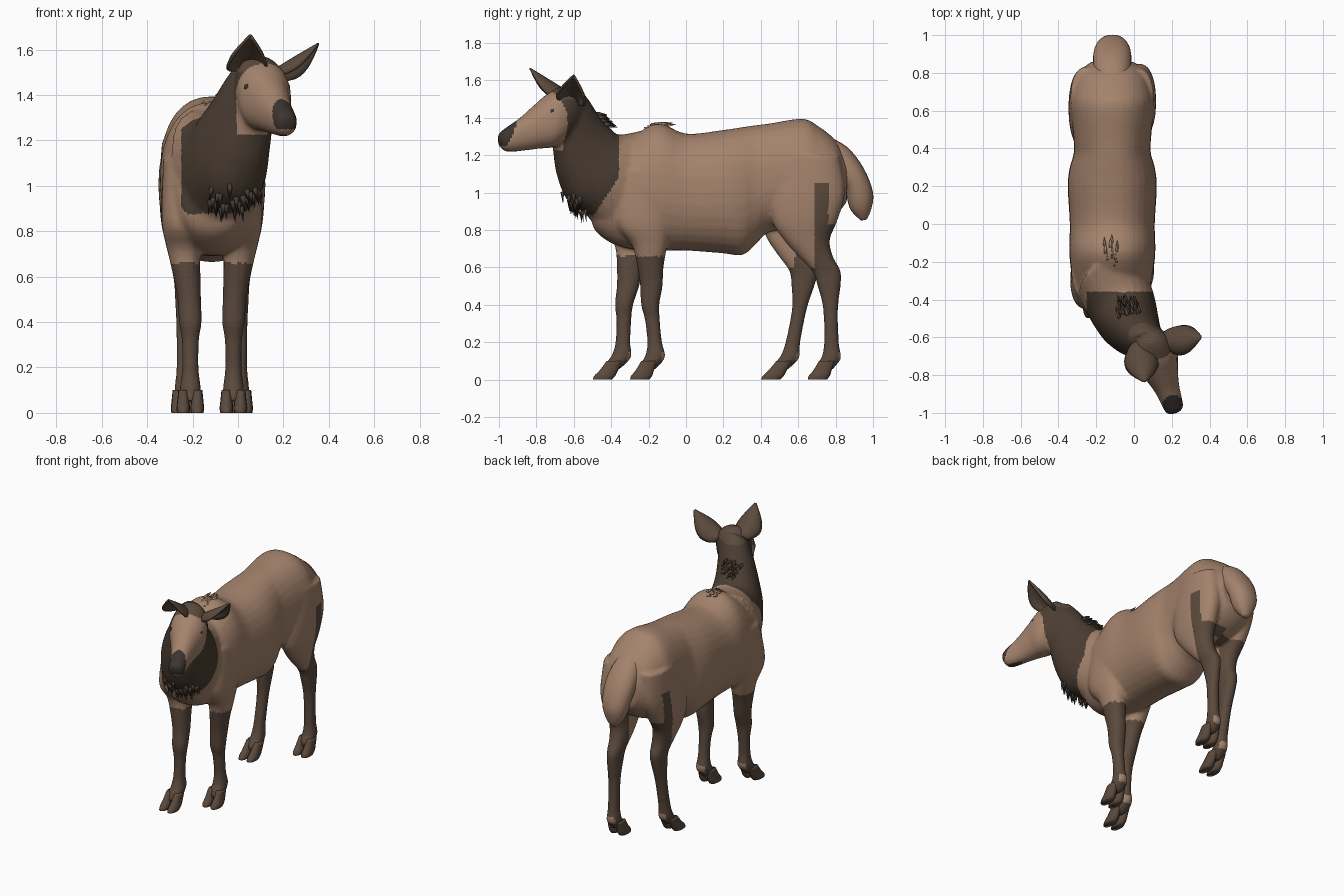
import bpy, bmesh, math, random
from mathutils import Vector

if "Cube" in bpy.data.objects:
    bpy.data.objects.remove(bpy.data.objects["Cube"])

random.seed(4)
MID = -0.115          # x of the body's centre line


def mat(name, col):
    m = bpy.data.materials.new(name)
    m.diffuse_color = (*col, 1)
    m.use_nodes = True
    m.node_tree.nodes["Principled BSDF"].inputs["Base Color"].default_value = m.diffuse_color
    return m


TAN = mat("tan coat", (0.37, 0.225, 0.15))
BROWN = mat("leg brown", (0.105, 0.068, 0.046))
MANE = mat("mane dark brown", (0.07, 0.047, 0.032))
NOSE = mat("nose dark", (0.045, 0.034, 0.028))
MATS = [TAN, BROWN, MANE, NOSE]


def smooth_rings(rings, n=4):
    """Catmull-Rom interpolation between cross-sections."""
    out = []
    for i in range(len(rings) - 1):
        a, b, c, d = (rings[max(i - 1, 0)], rings[i], rings[i + 1],
                      rings[min(i + 2, len(rings) - 1)])
        for k in range(n):
            t = k / n
            out.append([0.5 * (2 * q + (r - p) * t + (2 * p - 5 * q + 4 * r - s) * t * t
                               + (3 * q - p - 3 * r + s) * t ** 3)
                        for p, q, r, s in zip(a, b, c, d)])
    return out + [list(rings[-1])]


def loft(bm, rings, yaw=0.0, seg=24):
    """Ring = (ya, za, yb, zb, x, half width): an ellipse between two side-view points."""
    loops = []
    for ya, za, yb, zb, x, hw in smooth_rings(rings):
        c = Vector((x, (ya + yb) / 2, (za + zb) / 2))
        dy, dz = (ya - yb) / 2, (za - zb) / 2
        v = Vector((-math.tan(yaw) * dy, dy, dz))
        u = Vector((math.cos(yaw), math.sin(yaw), 0)) * hw
        ring = []
        for k in range(seg):
            a = 2 * math.pi * k / seg
            ca, sa = math.cos(a), math.sin(a)
            ring.append(bm.verts.new(c + u * math.copysign(abs(ca) ** 0.9, ca)
                                     + v * math.copysign(abs(sa) ** 0.9, sa)))
        loops.append(ring)
    for p, q in zip(loops, loops[1:]):
        for k in range(seg):
            bm.faces.new((p[k], p[(k + 1) % seg], q[(k + 1) % seg], q[k]))
    bm.faces.new(loops[0][::-1])
    bm.faces.new(loops[-1])


def finish(bm, name, mats):
    bmesh.ops.recalc_face_normals(bm, faces=bm.faces)
    me = bpy.data.meshes.new(name)
    bm.to_mesh(me)
    bm.free()
    for m in mats:
        me.materials.append(m)
    ob = bpy.data.objects.new(name, me)
    bpy.context.collection.objects.link(ob)
    me.shade_smooth()
    return ob


body = bmesh.new()
# torso: y, top, bottom, half width
torso = [(-.51, .98, .86, .06), (-.48, 1.05, .79, .13), (-.40, 1.22, .73, .18),
         (-.30, 1.29, .70, .21), (-.15, 1.37, .69, .228), (0, 1.315, .69, .225),
         (.2, 1.335, .675, .236), (.3, 1.35, .665, .225), (.37, 1.36, .72, .205),
         (.45, 1.37, .79, .205), (.62, 1.395, .80, .222), (.7, 1.36, .82, .215),
         (.8, 1.28, .88, .18), (.86, 1.18, .95, .11)]
loft(body, [(y, t, y, b, MID, w) for y, t, b, w in torso], seg=32)
# neck
loft(body, [(-.20, 1.34, -.45, .80, -.11, .19), (-.36, 1.31, -.53, .885, -.06, .18),
            (-.43, 1.36, -.625, .96, -.025, .16), (-.48, 1.42, -.68, 1.10, .01, .135),
            (-.53, 1.50, -.70, 1.23, .045, .115), (-.575, 1.56, -.72, 1.27, .075, .10)], 0.4)
# head
loft(body, [(-.55, 1.50, -.60, 1.33, .07, .07), (-.62, 1.575, -.66, 1.27, .09, .11),
            (-.72, 1.54, -.72, 1.24, .12, .118), (-.80, 1.475, -.78, 1.235, .145, .092),
            (-.88, 1.405, -.86, 1.225, .175, .067), (-.95, 1.355, -.93, 1.218, .2, .057),
            (-.99, 1.325, -.968, 1.222, .213, .05), (-1.005, 1.295, -.99, 1.24, .218, .032)], 0.33)

# legs: z, front y, back y, x, half width
front = [(1.12, -.36, -.06, .02, .08), (.85, -.38, -.08, .025, .082), (.72, -.29, -.10, .01, .072),
         (.6, -.26, -.12, -.005, .06), (.5, -.245, -.125, -.015, .052), (.4, -.24, -.143, -.02, .05),
         (.32, -.22, -.14, -.02, .038), (.2, -.207, -.128, -.02, .036), (.13, -.217, -.11, -.02, .044),
         (.09, -.24, -.13, -.02, .046), (.05, -.25, -.17, -.02, .03)]
hind = [(1.2, .50, .82, .02, .085), (1.0, .45, .85, .03, .087), (.85, .46, .81, .03, .08),
        (.75, .52, .77, .02, .07), (.66, .60, .785, .01, .058), (.58, .675, .827, .005, .047),
        (.5, .703, .827, .005, .042), (.38, .733, .813, .005, .037), (.2, .738, .817, .005, .036),
        (.12, .725, .83, .005, .043), (.085, .70, .81, .005, .044), (.05, .70, .78, .005, .03)]
toe = [(.10, .06, .145, .022), (.05, .03, .13, .027), (.02, .005, .12, .03), (0, 0, .105, .027)]


def front_shift(z):
    return -.2 + .15 * z


def hind_shift(z):
    return -.25 + .22 * z


hooves = bmesh.new()
for rings, shift, tip, fx in ((front, front_shift, -.30, -.02), (hind, hind_shift, .65, .005)):
    for far in (False, True):
        s = shift if far else (lambda z: 0)
        X = (lambda x: 2 * MID - x) if far else (lambda x: x)
        loft(body, [(b + s(z), z, f + s(z), z, X(x), w) for z, f, b, x, w in rings])
        for side in (-.031, .031):
            loft(hooves, [(tip + b + s(z), z, tip + f + s(z), z, X(fx) + side, w)
                          for z, f, b, w in toe], seg=14)
finish(hooves, "hooves", [BROWN])

# fuse torso, neck, head and legs into one skin
ob = finish(body, "body", MATS)
bpy.context.view_layer.objects.active = ob
ob.select_set(True)
rm = ob.modifiers.new("fuse", 'REMESH')
rm.mode = 'VOXEL'
rm.voxel_size = 0.011
sm = ob.modifiers.new("soften", 'SMOOTH')
sm.factor, sm.iterations = 0.5, 6
for name in ("fuse", "soften"):
    bpy.ops.object.modifier_apply(modifier=name)


def coat(c, n):
    """Index of the coat colour at a surface point."""
    x, y, z = c
    s = (x - .08) * .33 - (y + .62) * .94          # distance along the head
    if s + (z - 1.3) * .5 > .35 and z > 1.25:
        return 3
    if y < -.5 and z > 1.225 and s > .055 + max(0, z - 1.42) * .45:
        return 0
    if y < -.5 and z > 1.5:
        return 1
    if y < -.36 - max(0, 1.08 - z) * .65 and z > .88 and x > -.25:
        return 2
    if .1 < z < .145 and n.y > .6:
        return 0
    if y < .1:
        return 1 if z < .66 else 0
    yy = y - (hind_shift(z) if x < MID else 0)
    if y > .4 and (z < .6 or (yy > .69 and (z < .83 or (z < 1.05 and yy < .76)))):
        return 1
    return 0


for p in ob.data.polygons:
    p.material_index = coat(p.center, p.normal)
ob.data.shade_smooth()

# tail
bm = bmesh.new()
loft(bm, [(.74, 1.31, .72, 1.15, MID, .08), (.86, 1.245, .78, 1.08, MID, .10),
          (.95, 1.13, .85, 1.02, MID, .10), (1.0, 1.0, .865, .95, MID, .085),
          (.99, .91, .885, .90, MID, .06), (.965, .855, .935, .85, MID, .02)])
finish(bm, "tail", [TAN])


# ears: cupped leaves
def ear(name, base, tip, side, half):
    base, tip = Vector(base), Vector(tip)
    d = tip - base
    sd = Vector(side)
    sd = (sd - d * sd.dot(d) / d.length_squared).normalized()
    nrm = sd.cross(d).normalized()
    nrm *= -1 if nrm.z > 0 else 1
    bm = bmesh.new()
    rows = []
    for i in range(11):
        t = i / 10
        w = half * (0.55 * (1 - t) + math.sin(math.pi * t ** 0.85) * 0.8) + .002
        rows.append([bm.verts.new(base + d * t + sd * w * math.sin(j * .36)
                                  + nrm * w * (1 - math.cos(j * .36)) * 0.9) for j in range(-4, 5)])
    for p, q in zip(rows, rows[1:]):
        for j in range(8):
            bm.faces.new((p[j], p[j + 1], q[j + 1], q[j]))
    o = finish(bm, name, [BROWN])
    m = o.modifiers.new("thickness", 'SOLIDIFY')
    m.thickness, m.offset = 0.012, 0


ear("left_ear", (.03, -.62, 1.53), (.055, -.835, 1.662), (1, 0, 0), .075)
ear("right_ear", (.15, -.60, 1.50), (.355, -.60, 1.625), (0, .95, -.3), .068)

# eyes
bm = bmesh.new()
for k in (-1, 1):
    r = bmesh.ops.create_uvsphere(bm, u_segments=12, v_segments=8, radius=.016)
    bmesh.ops.translate(bm, verts=r["verts"],
                        vec=(.128 + k * .086, -.745 + k * .03, 1.435))
finish(bm, "eyes", [NOSE])


# shaggy hair tufts lying on the skin
def tufts(name, material, count, lo, hi, flow, length):
    bm = bmesh.new()
    flow = Vector(flow).normalized()
    for _ in range(count):
        _, co, n, _ = ob.closest_point_on_mesh(
            Vector([random.uniform(a, b) for a, b in zip(lo, hi)]))
        across = n.cross(flow).normalized() * length * .22
        tip = co + (flow * .9 + n * .2).normalized() * length
        a, b, c = (bm.verts.new(co + o) for o in (across - n * .01, -across - n * .01, n * .012))
        t = bm.verts.new(tip)
        for f in ((a, b, c), (a, c, t), (c, b, t), (b, a, t)):
            bm.faces.new(f)
    finish(bm, name, [material])


tufts("throat_mane", MANE, 30, (-.14, -.66, .90), (.08, -.54, 1.02), (0, .25, -1), .07)
tufts("neck_mane", MANE, 36, (-.10, -.50, 1.42), (.04, -.36, 1.42), (-.3, 1, -.3), .06)
tufts("withers_hair", TAN, 14, (-.17, -.30, 1.45), (-.07, -.05, 1.45), (0, 1, 0), .05)
